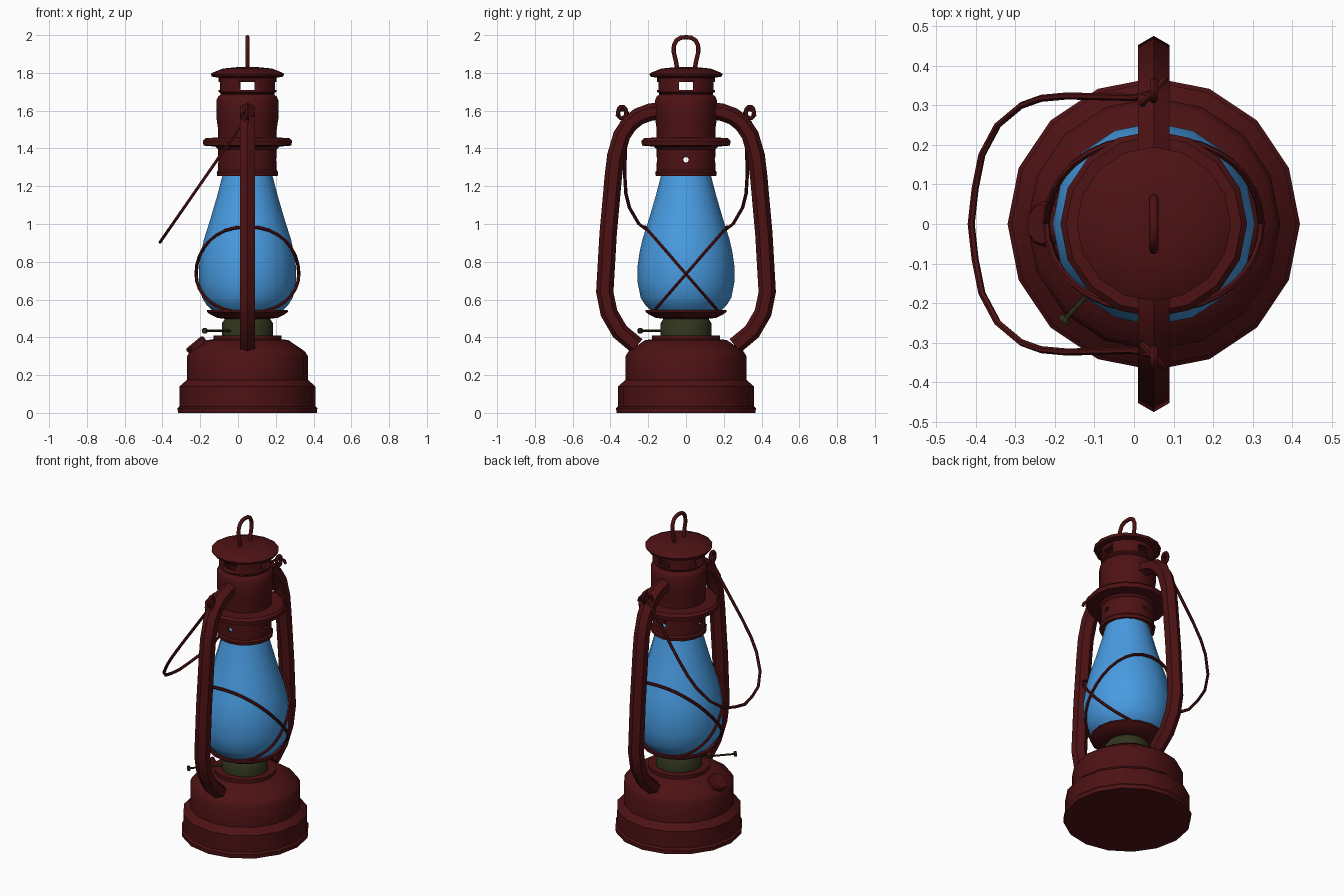
import bpy, bmesh
from math import sin, cos, pi, copysign, radians
from mathutils import Vector, Matrix

if "Cube" in bpy.data.objects:
    bpy.data.objects.remove(bpy.data.objects["Cube"])

CX = 0.05  # lantern axis


def material(name, rgb):
    m = bpy.data.materials.new(name)
    m.diffuse_color = (*rgb, 1)
    m.use_nodes = True
    m.node_tree.nodes["Principled BSDF"].inputs["Base Color"].default_value = m.diffuse_color
    return m


RED = material("red_paint", (0.075, 0.006, 0.007))
BLUE = material("blue_glass", (0.065, 0.33, 0.76))
GREEN = material("green_metal", (0.03, 0.036, 0.012))


def finish(bm, name, mat, angle=35):
    bmesh.ops.recalc_face_normals(bm, faces=bm.faces)
    me = bpy.data.meshes.new(name)
    bm.to_mesh(me)
    bm.free()
    ob = bpy.data.objects.new(name, me)
    bpy.context.collection.objects.link(ob)
    me.materials.append(mat)
    bpy.ops.object.select_all(action='DESELECT')
    ob.select_set(True)
    bpy.context.view_layer.objects.active = ob
    bpy.ops.object.shade_smooth_by_angle(angle=radians(angle))
    return ob


def skin(bm, rings, closed=False):
    n = len(rings[0])
    last = len(rings) if closed else len(rings) - 1
    for i in range(last):
        a, b = rings[i], rings[(i + 1) % len(rings)]
        for j in range(n):
            k = (j + 1) % n
            bm.faces.new((a[j], a[k], b[k], b[j]))


def lathe(name, profile, mat, closed=False, matrix=None, seg=16):
    """Turn an (r, z) profile; open profiles get flat end caps."""
    bm = bmesh.new()
    matrix = matrix or Matrix.Translation((CX, 0, 0))
    rings = [[bm.verts.new(matrix @ Vector((r * cos(2 * pi * j / seg), r * sin(2 * pi * j / seg), z)))
              for j in range(seg)] for r, z in profile]
    skin(bm, rings, closed)
    if not closed:
        bm.faces.new(rings[0])
        bm.faces.new(rings[-1])
    return finish(bm, name, mat)


def sweep(name, path, radius, mat, normal, sides=6, closed=False):
    """Sweep a round section along a planar path with the given plane normal."""
    bm = bmesh.new()
    pts = [Vector(p) for p in path]
    nrm = Vector(normal).normalized()
    n = len(pts)
    rings = []
    for i, p in enumerate(pts):
        a = pts[(i - 1) % n] if closed or i else p
        b = pts[(i + 1) % n] if closed or i < n - 1 else p
        side = (b - a).normalized().cross(nrm).normalized()
        rings.append([bm.verts.new(p + radius * (cos(2 * pi * j / sides) * side + sin(2 * pi * j / sides) * nrm))
                      for j in range(sides)])
    skin(bm, rings, closed)
    if not closed:
        bm.faces.new(rings[0])
        bm.faces.new(rings[-1])
    return finish(bm, name, mat, 50)


def mirrored(half):
    """Complete a path whose last point lies on y = 0."""
    return half + [(x, -y, z) for x, y, z in reversed(half[:-1])]


def cut(ob, cutter):
    mod = ob.modifiers.new("cut", 'BOOLEAN')
    mod.object = cutter
    mod.solver = 'EXACT'
    bpy.context.view_layer.objects.active = ob
    bpy.ops.object.modifier_apply(modifier=mod.name)
    bpy.data.objects.remove(cutter)


# Fuel tank
lathe("fuel_tank", [(0.368, 0), (0.37, 0.025), (0.36, 0.035), (0.36, 0.14), (0.32, 0.175),
                    (0.32, 0.30), (0.305, 0.325), (0.217, 0.385), (0.18, 0.39), (0.18, 0.41)], RED)
lathe("tank_collar", [(0.172, 0.38), (0.172, 0.41), (0.0, 0.41)][:2], RED)

# Filler cap on the left shoulder
tilt = Matrix.Translation((-0.222, 0, 0.36)) @ Vector((-0.64, 0, 0.77)).to_track_quat('Z', 'Y').to_matrix().to_4x4()
lathe("filler_cap", [(0.045, -0.06), (0.045, -0.02), (0.056, -0.02), (0.058, 0.008), (0.05, 0.018)],
      RED, matrix=tilt, seg=12)

# Burner, glass seat and globe
lathe("burner", [(0.135, 0.40), (0.135, 0.475), (0.12, 0.497), (0.10, 0.51)], GREEN)
lathe("globe_seat", [(0.12, 0.498), (0.16, 0.503), (0.195, 0.52), (0.215, 0.535), (0.213, 0.545), (0.18, 0.54)], RED)
lathe("glass_globe", [(0.18, 0.535), (0.215, 0.57), (0.24, 0.61), (0.256, 0.69), (0.256, 0.78), (0.246, 0.85),
                      (0.23, 0.92), (0.195, 1.03), (0.16, 1.15), (0.13, 1.265)], BLUE)

# Wick adjuster rod and thumb wheel
out = Vector((-0.68, -0.73, 0)).normalized()
rot = out.to_track_quat('Z', 'Y').to_matrix().to_4x4()
rod = Matrix.Translation(Vector((CX, 0, 0.435))) @ rot
lathe("wick_rod", [(0.006, 0.10), (0.006, 0.335)], GREEN, matrix=rod, seg=8)
lathe("wick_wheel", [(0.016, 0.325), (0.016, 0.338)], GREEN, matrix=rod, seg=10)

# Hollow chimney with flange, bulge and vent band
chimney = lathe("chimney", [(0.16, 1.255), (0.163, 1.275), (0.155, 1.285), (0.155, 1.395), (0.17, 1.41),
                            (0.233, 1.415), (0.236, 1.44), (0.222, 1.455), (0.155, 1.458), (0.155, 1.50),
                            (0.164, 1.56), (0.164, 1.655), (0.155, 1.675), (0.142, 1.685), (0.142, 1.692),
                            (0.153, 1.70), (0.153, 1.78), (0.14, 1.78), (0.13, 1.69), (0.142, 1.60),
                            (0.142, 1.26)], RED, closed=True)
for k in range(2):
    turn = Matrix.Translation((CX, 0, 0)) @ Matrix.Rotation(k * pi / 2, 4, 'Z')
    bm = bmesh.new()
    bmesh.ops.create_cube(bm, size=1, matrix=turn @ Matrix.Translation((0, 0, 1.73)) @ Matrix.Diagonal((0.5, 0.075, 0.042, 1)))
    cut(chimney, finish(bm, "vent_cutter", RED))
    across = turn @ Matrix.Translation((0, 0, 1.34)) @ Matrix.Rotation(pi / 2, 4, 'Y')
    cut(chimney, lathe("hole_cutter", [(0.015, -0.25), (0.015, 0.25)], RED, matrix=across, seg=8))

# Top cap and its lifting loop
lathe("chimney_cap", [(0.14, 1.772), (0.188, 1.78), (0.195, 1.795), (0.18, 1.803), (0.13, 1.823), (0.06, 1.83)], RED)
sweep("lifting_loop", mirrored([(CX, 0.045, 1.81), (CX, 0.053, 1.86), (CX, 0.065, 1.91), (CX, 0.064, 1.945),
                                (CX, 0.05, 1.973), (CX, 0.028, 1.986), (CX, 0, 1.989)]),
      0.0115, RED, (1, 0, 0), 8)

# Side tubes with bail lugs
for s, side in ((1, "back"), (-1, "front")):
    tube = [(0.13, 1.60), (0.19, 1.592), (0.25, 1.57), (0.30, 1.53), (0.34, 1.47), (0.372, 1.36), (0.385, 1.25),
            (0.412, 0.95), (0.43, 0.64), (0.408, 0.53), (0.35, 0.43), (0.26, 0.355)]
    sweep(side + "_air_tube", [(CX, s * y, z) for y, z in tube], 0.046, RED, (1, 0, 0))
    sweep(side + "_bail_lug", [(CX, s * (0.338 + 0.022 * cos(a * pi / 5)), 1.59 + 0.032 * sin(a * pi / 5))
                               for a in range(10)], 0.011, RED, (1, 0, 0), closed=True)
    sweep(side + "_bail_hook", [(CX + 0.028 * cos(a * pi / 5), s * (0.335 + 0.03 * cos(a * pi / 5)),
                                 1.57 + 0.035 * sin(a * pi / 5)) for a in range(9)],
          0.009, RED, (0.03, -0.028 * s, 0))

# Wire bail hanging to the left
bail = [(0.05, 0.332), (0.0, 0.32), (-0.08, 0.322), (-0.17, 0.324), (-0.235, 0.318), (-0.285, 0.3),
        (-0.345, 0.25), (-0.385, 0.175), (-0.402, 0.09), (-0.412, 0)]
sweep("wire_bail", mirrored([(x, y, 1.57 + (x - 0.05) * 1.44) for x, y in bail]), 0.009, RED, (-1.44, 0, 1))

# Crossed guard rings around the globe
for s, side in ((1, "back"), (-1, "front")):
    ring = []
    for i in range(32):
        c, q = cos(i * pi / 16), sin(i * pi / 16)
        y = (0.217 if q > 0 else 0.178) * q
        ring.append((CX + 0.272 * copysign(abs(c) ** 0.87, c), s * y, 0.735 + 1.15 * y))
    sweep(side + "_guard_ring", ring, 0.009, RED, (0, -1.15 * s, 1), closed=True)
